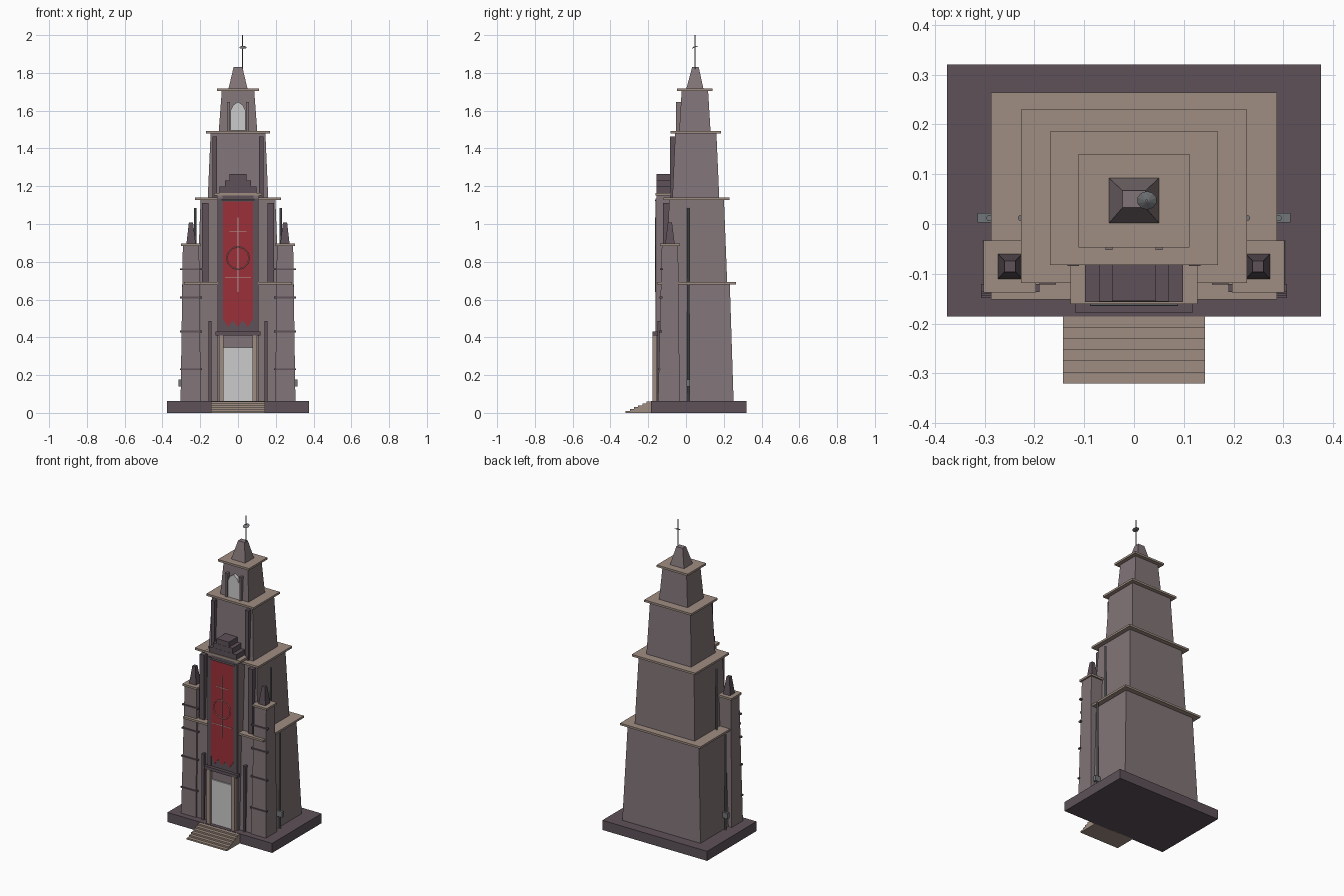
import bpy, bmesh, math

if "Cube" in bpy.data.objects:
    bpy.data.objects.remove(bpy.data.objects["Cube"])


def mat(name, r, g, b):
    m = bpy.data.materials.new(name)
    m.diffuse_color = (r, g, b, 1)
    m.use_nodes = True
    m.node_tree.nodes["Principled BSDF"].inputs["Base Color"].default_value = m.diffuse_color
    return m


STONE = mat("stone", 0.22, 0.175, 0.185)
TRIM = mat("trim", 0.35, 0.27, 0.225)
DARK = mat("dark_stone", 0.11, 0.083, 0.098)
RED = mat("red_cloth", 0.33, 0.03, 0.04)
METAL = mat("metal", 0.17, 0.18, 0.19)
PALE = mat("pale_thread", 0.5, 0.38, 0.34)


def finish(name, bm, m):
    bmesh.ops.recalc_face_normals(bm, faces=bm.faces)
    me = bpy.data.meshes.new(name)
    bm.to_mesh(me)
    bm.free()
    ob = bpy.data.objects.new(name, me)
    bpy.context.collection.objects.link(ob)
    if m:
        me.materials.append(m)
    return ob


def frustum(name, lo, hi, z0, z1, m):
    """Tapered block; lo and hi are (x0, x1, y0, y1) rectangles."""
    bm = bmesh.new()
    rings = []
    for (x0, x1, y0, y1), z in ((lo, z0), (hi, z1)):
        rings.append([bm.verts.new((x, y, z)) for x, y in
                      ((x0, y0), (x1, y0), (x1, y1), (x0, y1))])
    a, b = rings
    bm.faces.new(a)
    bm.faces.new(b)
    for i in range(4):
        j = (i + 1) % 4
        bm.faces.new((a[i], a[j], b[j], b[i]))
    return finish(name, bm, m)


def box(name, x0, x1, y0, y1, z0, z1, m):
    return frustum(name, (x0, x1, y0, y1), (x0, x1, y0, y1), z0, z1, m)


def pair(name, x0, x1, *rest):
    """The same block on the left and right side."""
    box(name + "_right", x0, x1, *rest)
    box(name + "_left", -x1, -x0, *rest)


def panel(name, outline, y, depth, m):
    """Flat outline in x and z, extruded backwards."""
    bm = bmesh.new()
    f = bm.faces.new([bm.verts.new((x, y, z)) for x, z in outline])
    new = bmesh.ops.extrude_face_region(bm, geom=[f])["geom"]
    bmesh.ops.translate(bm, vec=(0, depth, 0),
                        verts=[v for v in new if isinstance(v, bmesh.types.BMVert)])
    return finish(name, bm, m)


def rod(name, x, y, z0, z1, r, m):
    bm = bmesh.new()
    bmesh.ops.create_cone(bm, cap_ends=True, segments=8, radius1=r, radius2=r, depth=z1 - z0)
    bmesh.ops.translate(bm, vec=(x, y, (z0 + z1) / 2), verts=bm.verts)
    return finish(name, bm, m)


def rect(hx, hy, cy):
    return (-hx, hx, cy - hy, cy + hy)


# Plinth and front steps
box("plinth", -0.375, 0.375, -0.186, 0.32, 0, 0.062, DARK)
for i in range(6):
    box(f"step_{i}", -0.143, 0.143, -0.32 + 0.0223 * i, -0.18, 0, 0.01 * (i + 1), TRIM)

# Stacked tapering tiers, each with a cornice: z range, centre, bottom/top/cornice halves
tiers = [
    (0.06, 0.68, 0.056, (0.28, 0.196), (0.255, 0.176), (0.287, 0.208)),
    (0.69, 1.128, 0.056, (0.215, 0.162), (0.198, 0.145), (0.227, 0.174)),
    (1.14, 1.48, 0.052, (0.16, 0.124), (0.145, 0.109), (0.169, 0.134)),
    (1.49, 1.704, 0.047, (0.102, 0.083), (0.086, 0.070), (0.111, 0.094)),
]
for i, (z0, z1, cy, lo, hi, co) in enumerate(tiers):
    frustum(f"tier_{i + 1}", rect(*lo, cy), rect(*hi, cy), z0, z1, STONE)
    r = rect(*co, cy)
    box(f"cornice_{i + 1}", *r, z1, z1 + 0.013, TRIM)

# Roof cap, mast and tilted dish
frustum("roof_cap", rect(0.05, 0.045, 0.047), rect(0.023, 0.017, 0.05), 1.717, 1.832, STONE)
rod("mast", 0.025, 0.047, 1.82, 2.0, 0.0025, METAL)
bm = bmesh.new()
bmesh.ops.create_cone(bm, cap_ends=True, segments=10, radius1=0.02, radius2=0.002, depth=0.007)
dish = finish("dish", bm, METAL)
dish.location = (0.026, 0.046, 1.938)
dish.rotation_euler = (math.radians(22), 0, 0)

# Corner buttresses with caps, pinnacles and front bands
for side, s in (("left", -1), ("right", 1)):
    def mx(x0, x1, y0, y1):
        return (min(s * x0, s * x1), max(s * x0, s * x1), y0, y1)
    frustum(f"buttress_{side}", mx(0.197, 0.304, -0.148, -0.033),
            mx(0.206, 0.292, -0.128, -0.042), 0.06, 0.885, STONE)
    box(f"buttress_cap_{side}", *mx(0.197, 0.302, -0.138, -0.033), 0.883, 0.896, TRIM)
    frustum(f"pinnacle_{side}", mx(0.224, 0.273, -0.11, -0.06),
            mx(0.238, 0.26, -0.096, -0.074), 0.896, 1.008, DARK)
    for k, z in enumerate((0.23, 0.43, 0.61, 0.76)):
        y = -0.144 + 0.02 * (z / 0.88)
        box(f"buttress_band_{side}_{k}", *mx(0.19, 0.307, y - 0.01, y + 0.006),
            z - 0.004, z + 0.005, DARK)
    # Side pipes
    rod(f"lower_pipe_{side}", s * 0.291, 0.012, 0.06, 0.68, 0.006, METAL)
    rod(f"upper_pipe_{side}", s * 0.227, 0.012, 0.69, 1.085, 0.006, METAL)
    box(f"pipe_box_{side}", *mx(0.275, 0.314, 0.003, 0.022), 0.14, 0.176, METAL)

# Pilasters on the tier fronts
pair("pilaster_low", 0.14, 0.155, -0.15, -0.11, 0.06, 0.487, DARK)
pair("pilaster_mid", 0.157, 0.19, -0.121, -0.08, 0.69, 1.112, DARK)
pair("pilaster_high", 0.11, 0.134, -0.084, -0.05, 1.14, 1.462, DARK)

# Central bay with capping slab and stepped crown
box("central_bay", -0.11, 0.11, -0.155, -0.05, 0.06, 1.15, STONE)
box("bay_cap", -0.127, 0.127, -0.161, -0.06, 1.15, 1.165, TRIM)
for i, hx in enumerate((0.098, 0.07, 0.044)):
    box(f"crown_step_{i}", -hx, hx, -0.157 + 0.001 * i, -0.06,
        1.165 + 0.033 * i, 1.198 + 0.033 * i, DARK)
pair("banner_frame", 0.081, 0.106, -0.161, -0.15, 0.43, 1.135, DARK)
box("banner_recess", -0.081, 0.081, -0.157, -0.15, 0.43, 1.15, DARK)

# Doorway
box("door", -0.076, 0.076, -0.163, -0.15, 0.06, 0.347, None)
pair("door_post", 0.076, 0.1, -0.178, -0.15, 0.06, 0.41, TRIM)
box("door_lintel", -0.118, 0.118, -0.178, -0.15, 0.41, 0.43, DARK)

# Hanging banner with pointed tails
panel("banner", [(-0.08, 1.12), (-0.08, 0.50), (-0.052, 0.455), (-0.026, 0.49), (0, 0.455),
                 (0.026, 0.49), (0.052, 0.455), (0.08, 0.50), (0.08, 1.12)], -0.162, 0.003, RED)
rod("banner_pole", 0, 0, -0.088, 0.088, 0.004, METAL)
pole = bpy.data.objects["banner_pole"]
pole.rotation_euler = (0, math.pi / 2, 0)
pole.location = (0, -0.161, 1.125)

# Plain stitched lines and ring on the banner
box("stitch_vertical", -0.002, 0.002, -0.164, -0.161, 0.64, 1.035, PALE)
box("stitch_upper", -0.046, 0.046, -0.164, -0.161, 0.957, 0.961, PALE)
box("stitch_lower", -0.07, 0.07, -0.164, -0.161, 0.713, 0.717, PALE)
bpy.ops.mesh.primitive_torus_add(major_segments=12, minor_segments=4, major_radius=0.06,
                                 minor_radius=0.002, location=(0, -0.163, 0.82),
                                 rotation=(math.pi / 2, 0, 0))
ring = bpy.context.object
ring.name = "stitch_ring"
ring.data.materials.append(PALE)

# Pointed belfry window with side posts
panel("belfry_window", [(-0.04, 1.495), (0.04, 1.495), (0.04, 1.60), (0.025, 1.63), (0, 1.647),
                        (-0.025, 1.63), (-0.04, 1.60)], -0.047, 0.03, None)
pair("window_post", 0.043, 0.057, -0.052, -0.015, 1.493, 1.645, STONE)
